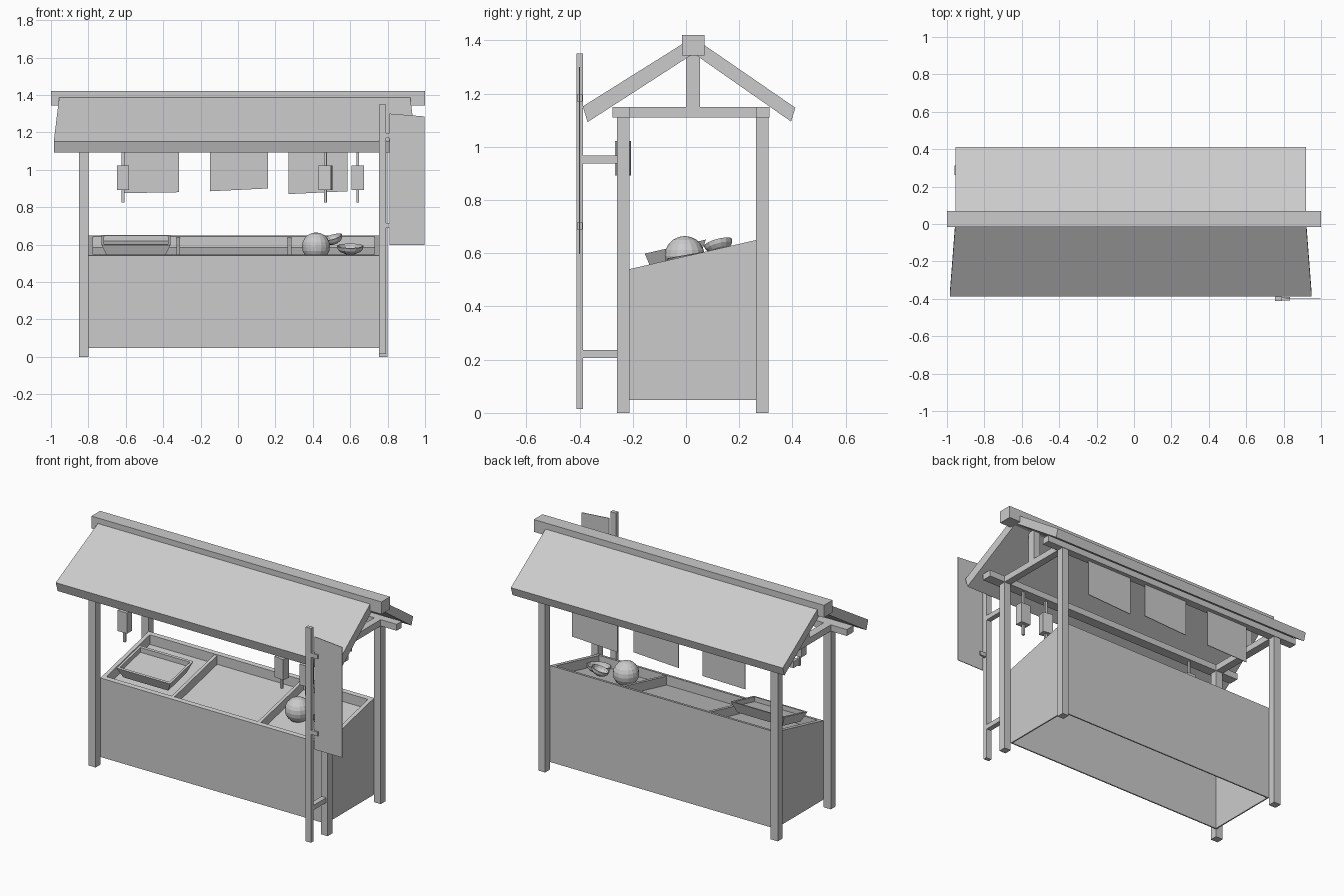
import bpy, bmesh, math
from mathutils import Matrix, Vector

if "Cube" in bpy.data.objects:
    bpy.data.objects.remove(bpy.data.objects["Cube"])

grey = bpy.data.materials.new("plain_grey")
grey.diffuse_color = (0.6, 0.6, 0.6, 1)
grey.use_nodes = True
grey.node_tree.nodes["Principled BSDF"].inputs["Base Color"].default_value = grey.diffuse_color


def finish(name, bm):
    bmesh.ops.recalc_face_normals(bm, faces=bm.faces)
    me = bpy.data.meshes.new(name)
    bm.to_mesh(me)
    bm.free()
    me.materials.append(grey)
    ob = bpy.data.objects.new(name, me)
    bpy.context.collection.objects.link(ob)
    return ob


def box(name, x, y, z, move=None, spin=0):
    """Box from (min, max) ranges; move reshapes each corner; spin turns it about its own z axis."""
    bm = bmesh.new()
    bmesh.ops.create_cube(bm, size=1)
    c = Vector([(a + b) / 2 for a, b in (x, y, z)])
    s = Vector([b - a for a, b in (x, y, z)])
    turn = Matrix.Rotation(math.radians(spin), 3, 'Z')
    for v in bm.verts:
        v.co = turn @ (v.co * s) + c
        if move:
            v.co = move(v.co)
    return finish(name, bm)


def rim_z(y):
    return 0.595 + 0.23 * (y - 0.025)


def tilt(p):
    """Slope the counter: z is measured from the tilted rim."""
    return Vector((p.x, p.y, p.z + rim_z(p.y)))


def slope_top(p):
    return Vector((p.x, p.y, rim_z(p.y) - 0.097 if p.z > 0.3 else p.z))


# Posts, beams and king posts
L, R, F, B = -0.80, 0.755, -0.213, 0.263
for side, x in (("left", (-0.85, L)), ("right", (R, 0.80))):
    box(side + "_front_post", x, (-0.26, F), (0, 1.13))
    box(side + "_back_post", x, (B, 0.31), (0, 1.13))
    box(side + "_cross_beam", x, (-0.27, 0.31), (1.11, 1.15))
    box(side + "_king_post", x, (0.0, 0.053), (1.15, 1.36))
box("front_beam", (-0.96, 0.91), (-0.277, F), (1.11, 1.15))
box("back_beam", (-0.96, 0.91), (B, 0.313), (1.11, 1.15))
box("ridge_beam", (-1, 1), (-0.015, 0.07), (1.343, 1.42))


# Roof slopes, extruded from a side profile; the front one flares at the eave
def roof(name, profile, flare):
    bm = bmesh.new()
    rings = []
    for sx in (-1, 1):
        rings.append([bm.verts.new((-0.0175 + sx * (0.9375 + (flare if i > 1 else 0)), y, z))
                      for i, (y, z) in enumerate(profile)])
    a, b = rings
    bm.faces.new(a)
    bm.faces.new(b)
    for i in range(4):
        j = (i + 1) % 4
        bm.faces.new((a[i], a[j], b[j], b[i]))
    finish(name, bm)


roof("front_roof", [(0.02, 1.345), (0.0, 1.395), (-0.388, 1.152), (-0.37, 1.093)], 0.03)
roof("back_roof", [(0.037, 1.345), (0.055, 1.392), (0.411, 1.147), (0.395, 1.095)], 0)

# Cabinet panels, open at the bottom
t = 0.008
box("cabinet_front", (L, R), (F, F + t), (0.048, 0.5), slope_top)
box("cabinet_back", (L, R), (B - t, B), (0.048, 0.5), slope_top)
box("cabinet_left", (L, L + t), (F + t, B - t), (0.048, 0.5), slope_top)
box("cabinet_right", (R - t, R), (F + t, B - t), (0.048, 0.5), slope_top)

# Sloped display tray
w = 0.025
box("tray_floor", (L + w, R - w), (F + w, B - w), (-0.097, -0.06), tilt)
box("tray_front", (L, R), (F, F + w), (-0.097, 0), tilt)
box("tray_back", (L, R), (B - w, B), (-0.097, 0), tilt)
box("tray_left", (L, L + w), (F + w, B - w), (-0.097, 0), tilt)
box("tray_right", (R - w, R), (F + w, B - w), (-0.097, 0), tilt)
for name, x in (("left_divider", -0.32), ("right_divider", 0.275)):
    box(name, (x - 0.01, x + 0.01), (F + w, B - w), (-0.06, -0.005), tilt)

# Flared crate with a sunken inside
bm = bmesh.new()
bmesh.ops.create_cube(bm, size=1)
for v in bm.verts:
    top = v.co.z > 0
    v.co = Vector((-0.545 + v.co.x * (0.37 if top else 0.31),
                   -0.04 + v.co.y * (0.23 if top else 0.18), 0.045 if top else -0.02))
lid = max(bm.faces, key=lambda f: f.calc_center_median().z)
bmesh.ops.inset_individual(bm, faces=[lid], thickness=0.02)
inner = bmesh.ops.extrude_discrete_faces(bm, faces=[lid])["faces"][0]
for v in inner.verts:
    v.co.z -= 0.03
for v in bm.verts:
    v.co = tilt(v.co)
finish("crate", bm)

# Round item
bm = bmesh.new()
bmesh.ops.create_uvsphere(bm, u_segments=16, v_segments=10, radius=0.075,
                          matrix=Matrix.Translation((0.417, -0.005, 0.59)))
finish("round_fruit", bm)


# Bowls: lower halves of squashed spheres with a thin wall
def bowl(name, centre, radius, depth, pitch, roll):
    bm = bmesh.new()
    bmesh.ops.create_uvsphere(bm, u_segments=14, v_segments=8, radius=1)
    bmesh.ops.delete(bm, geom=[v for v in bm.verts if v.co.z > 0.01], context='VERTS')
    m = (Matrix.Translation(centre) @ Matrix.Rotation(math.radians(pitch), 4, 'X')
         @ Matrix.Rotation(math.radians(roll), 4, 'Y')
         @ Matrix.Diagonal((radius, radius, depth, 1)))
    bm.transform(m)
    ob = finish(name, bm)
    mod = ob.modifiers.new("wall", 'SOLIDIFY')
    mod.thickness = 0.006


bowl("flat_bowl", (0.60, 0.0, 0.592), 0.073, 0.045, 10, 0)
bowl("tilted_bowl", (0.505, 0.12, 0.64), 0.055, 0.04, 15, -15)

# Hanging lanterns under the front beam
for i, (x, spin) in enumerate(((-0.615, 0), (0.468, -10), (0.64, 0))):
    n = "lantern_%d" % (i + 1)
    y = -0.237
    box(n, (x - 0.033, x + 0.033), (y - 0.025, y + 0.025), (0.893, 1.022), spin=spin)
    box(n + "_cord", (x - 0.007, x + 0.007), (y - 0.007, y + 0.007), (1.02, 1.115), spin=spin)
    box(n + "_tassel", (x - 0.007, x + 0.007), (y - 0.007, y + 0.007), (0.825, 0.895), spin=spin)

# Cloth banners under the back beam, with slightly uneven hems
for i, (x0, x1, za, zb) in enumerate(((-0.61, -0.315, 0.875, 0.88),
                                      (-0.15, 0.16, 0.885, 0.90),
                                      (0.27, 0.585, 0.87, 0.885))):
    xm = (x0 + x1) / 2
    box("banner_%d" % (i + 1), (x0, x1), (0.284, 0.288), (0.8, 1.12),
        lambda p: Vector((p.x, p.y, p.z if p.z > 1 else (za if p.x < xm else zb))))

# Sign pole, brackets to the front post, pegs and thin board
box("sign_pole", (0.755, 0.792), (-0.412, -0.387), (0.015, 1.35))
for name, z in (("upper", 0.952), ("lower", 0.222)):
    box(name + "_bracket", (0.758, 0.79), (-0.39, -0.255), (z - 0.015, z + 0.015))
for name, z in (("upper", 1.183), ("lower", 0.702)):
    box(name + "_peg", (0.785, 0.835), (-0.41, -0.389), (z - 0.013, z + 0.013))
box("sign_board", (0.81, 0.998), (-0.402, -0.398), (0.597, 1.30),
    lambda p: Vector((p.x, p.y, 1.285 if p.z > 1 and p.x > 0.9 else p.z)))
